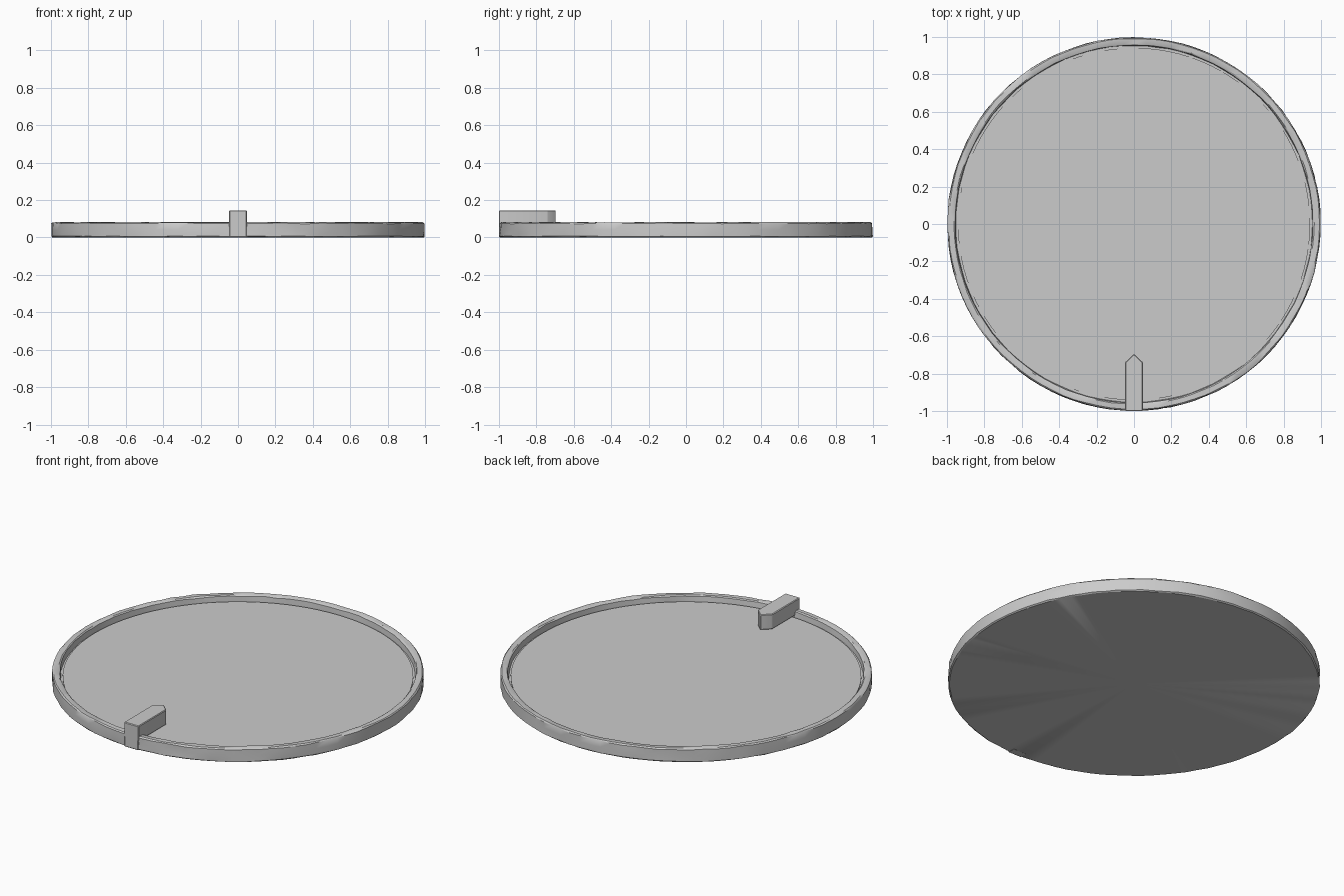
import bpy, bmesh, math, random

if "Cube" in bpy.data.objects:
    bpy.data.objects.remove(bpy.data.objects["Cube"])
random.seed(4)
SEG = 96


def finish(name, bm, angle=30):
    bmesh.ops.recalc_face_normals(bm, faces=bm.faces[:])
    me = bpy.data.meshes.new(name)
    bm.to_mesh(me)
    bm.free()
    ob = bpy.data.objects.new(name, me)
    bpy.context.collection.objects.link(ob)
    bpy.ops.object.select_all(action='DESELECT')
    ob.select_set(True)
    bpy.context.view_layer.objects.active = ob
    bpy.ops.object.shade_smooth_by_angle(angle=math.radians(angle))
    return ob


def lathe(name, profile, jitter=0.0):
    """Revolve (radius, z) points, cap both ends; jitter gives a hand-carved edge."""
    bm = bmesh.new()
    rings = []
    for r, z in profile:
        ring = []
        for i in range(SEG):
            a = 2 * math.pi * i / SEG
            rr = r - random.uniform(0, jitter)
            zz = z + random.uniform(-jitter, jitter) * 0.5
            ring.append(bm.verts.new((rr * math.cos(a), rr * math.sin(a), max(0, zz))))
        rings.append(ring)
    for lo, hi in zip(rings, rings[1:]):
        for i in range(SEG):
            j = (i + 1) % SEG
            bm.faces.new((lo[i], lo[j], hi[j], hi[i]))
    for ring, z in ((rings[0], profile[0][1]), (rings[-1], profile[-1][1])):
        c = bm.verts.new((0, 0, z))
        for i in range(SEG):
            bm.faces.new((ring[i], ring[(i + 1) % SEG], c))
    return finish(name, bm)


def prism(name, outline, z0, z1, bevel=0.004):
    """Extrude an (x, y) outline upward with slightly worn edges."""
    bm = bmesh.new()
    f = bm.faces.new([bm.verts.new((x, y, z0)) for x, y in outline])
    up = bmesh.ops.extrude_face_region(bm, geom=[f])
    for v in up['geom']:
        if isinstance(v, bmesh.types.BMVert):
            v.co.z = z1
    bmesh.ops.bevel(bm, geom=bm.edges[:], offset=bevel, segments=1, affect='EDGES')
    return finish(name, bm, 25)


# Shallow round tray with a raised, roughly carved rim
lathe("tray", [(0.993, 0.0), (1.0, 0.006), (1.0, 0.04), (0.999, 0.075), (0.993, 0.081),
               (0.965, 0.081), (0.958, 0.076), (0.955, 0.042)], jitter=0.004)

# Smooth dial plate lying inside the rim
lathe("dial_plate", [(0.942, 0.042), (0.942, 0.05)])

# Pointed marker resting across the rim
prism("pointer", [(-0.048, -1.0), (0.048, -1.0), (0.048, -0.74),
                  (0.0, -0.695), (-0.048, -0.74)], 0.055, 0.145)

# Foot of the marker on the front of the rim
prism("pointer_foot", [(-0.046, -1.0), (0.046, -1.0), (0.046, -0.95), (-0.046, -0.95)], 0.0, 0.09)
